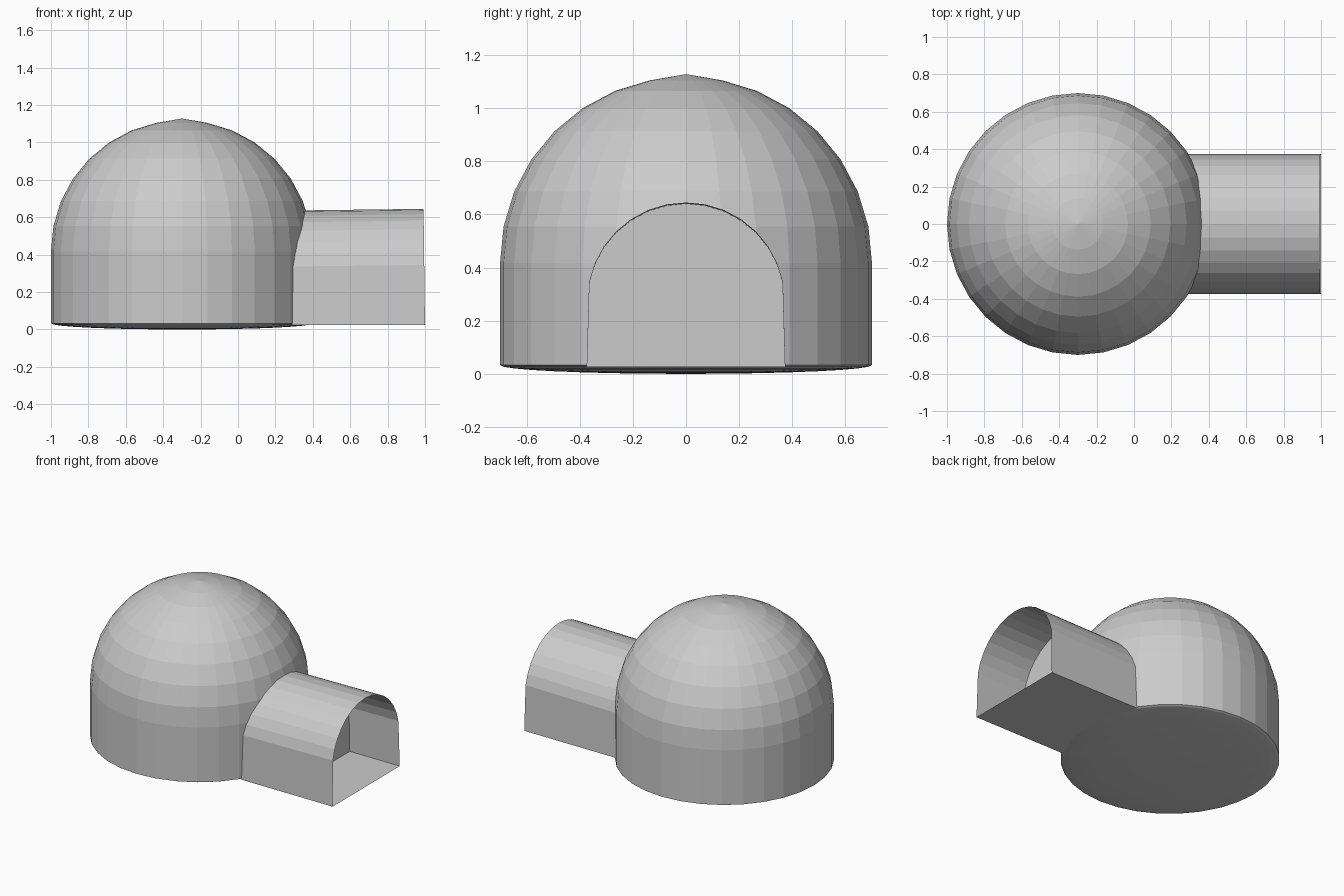
import bpy, bmesh
from math import sin, cos, pi, radians

if "Cube" in bpy.data.objects:
    bpy.data.objects.remove(bpy.data.objects["Cube"])

SEG = 32
STEP = 2 * pi / SEG


def finish(name, bm):
    mesh = bpy.data.meshes.new(name)
    bm.to_mesh(mesh)
    bm.free()
    obj = bpy.data.objects.new(name, mesh)
    bpy.context.collection.objects.link(obj)
    return obj


def revolve(name, profile, apex_z, base_z, cx):
    """Revolve (radius, z) rings around x = cx and close both ends with fans."""
    bm = bmesh.new()
    rings = [[bm.verts.new((cx + r * cos(i * STEP), r * sin(i * STEP), z))
              for i in range(SEG)] for r, z in profile]
    base = bm.verts.new((cx, 0, base_z))
    apex = bm.verts.new((cx, 0, apex_z))
    for i in range(SEG):
        j = (i + 1) % SEG
        bm.faces.new((base, rings[0][j], rings[0][i]))
        for a, b in zip(rings, rings[1:]):
            bm.faces.new((a[i], a[j], b[j], b[i]))
        bm.faces.new((rings[-1][i], rings[-1][j], apex))
    return finish(name, bm)


# Dome: shallow dished base, upright wall, hemisphere with a slight peak
R, CENTRE_Z, RIM_Z = 0.7, 0.418, 0.033
angles = [radians(11.25 * k) for k in range(8)]
profile = [(R * cos(a), RIM_Z * (1 - sin(a))) for a in reversed(angles)]
profile += [(R * cos(a), CENTRE_Z + R * sin(a)) for a in angles]
revolve("dome", profile, 1.128, 0.0, -0.3)


def arch(top):
    """Doorway outline in (y, z), from one floor corner over to the other."""
    r = 0.372
    curve = [(r * cos(k * STEP), top - r + r * sin(k * STEP)) for k in range(1, 16)]
    return [(0.374, 0.025)] + curve + [(-0.374, 0.025)]


# Entrance tunnel: thin arched shell with floor, open at the outer end
bm = bmesh.new()
inner = [bm.verts.new((0.29, y, z)) for y, z in arch(0.636)]
outer = [bm.verts.new((1.0 - 0.008 * z / 0.645, y, z)) for y, z in arch(0.645)]
n = len(inner)
for i in range(n):
    j = (i + 1) % n
    bm.faces.new((inner[i], outer[i], outer[j], inner[j]))
bmesh.ops.recalc_face_normals(bm, faces=bm.faces)
finish("entrance_tunnel", bm)

# Flat wall closing the tunnel part-way in
bm = bmesh.new()
bm.faces.new([bm.verts.new((0.61, y, z)) for y, z in arch(0.640)])
finish("tunnel_back_wall", bm)
